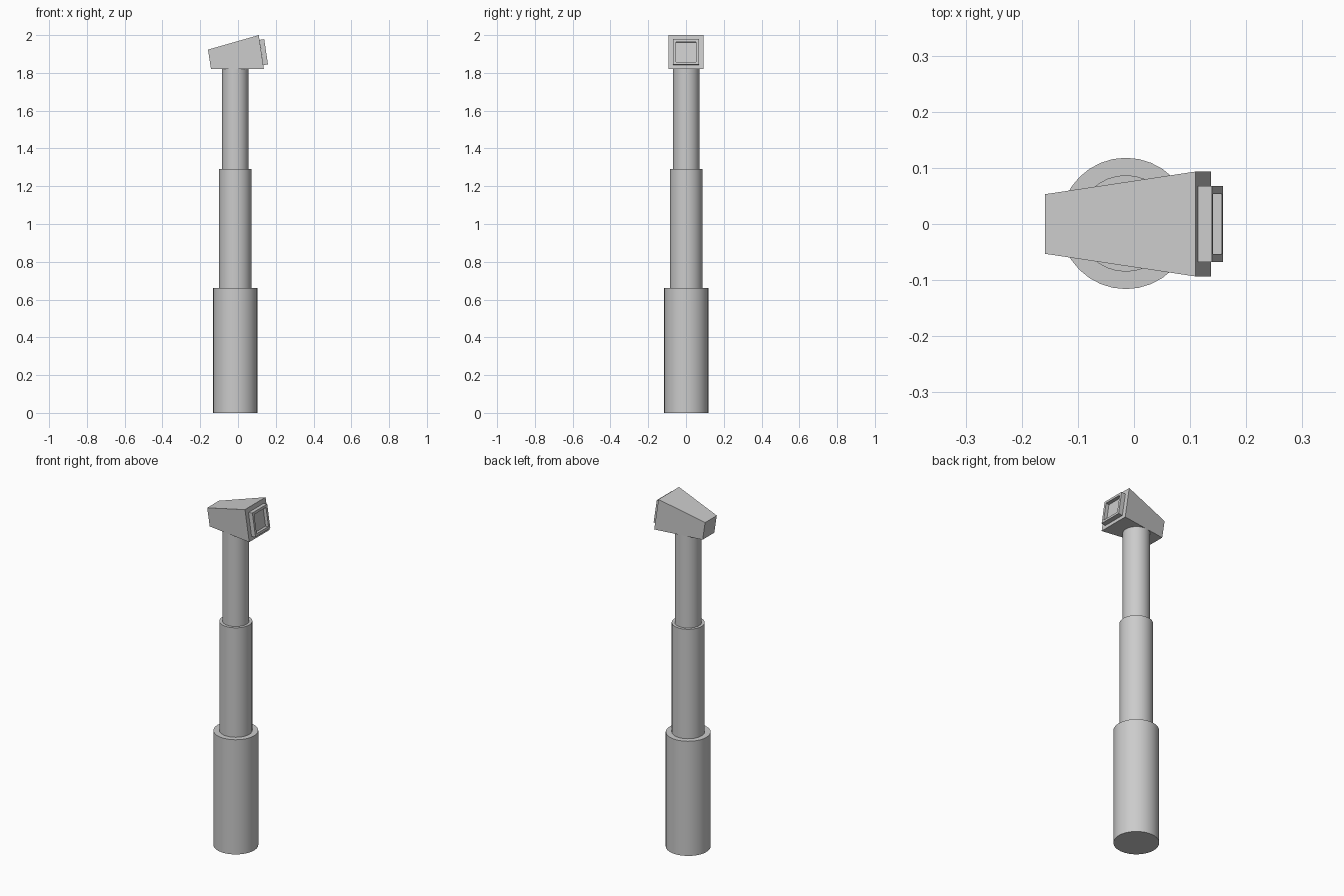
import bpy, bmesh, math
from mathutils import Matrix

if "Cube" in bpy.data.objects:
    bpy.data.objects.remove(bpy.data.objects["Cube"])

AXIS_X = -0.0145


def add_object(name, bm):
    bmesh.ops.recalc_face_normals(bm, faces=bm.faces)
    mesh = bpy.data.meshes.new(name)
    bm.to_mesh(mesh)
    bm.free()
    obj = bpy.data.objects.new(name, mesh)
    bpy.context.collection.objects.link(obj)
    return obj


def tube(name, radius, z0, z1):
    bpy.ops.mesh.primitive_cylinder_add(
        vertices=32, radius=radius, depth=z1 - z0,
        location=(AXIS_X, 0.001, (z0 + z1) / 2))
    bpy.context.object.name = name
    bpy.ops.object.shade_smooth_by_angle(angle=math.radians(30))


def skin(name, rings):
    """Join four-cornered rings with side faces and cap both ends."""
    bm = bmesh.new()
    loops = [[bm.verts.new(p) for p in ring] for ring in rings]
    for a, b in zip(loops, loops[1:]):
        for i in range(4):
            j = (i + 1) % 4
            bm.faces.new((a[i], a[j], b[j], b[i]))
    bm.faces.new(loops[0])
    bm.faces.new(loops[-1])
    return add_object(name, bm)


# Telescoping column
tube("lower_tube", 0.117, 0.0, 0.66)
tube("middle_tube", 0.086, 0.655, 1.29)
tube("upper_tube", 0.070, 1.285, 1.825)


# Tapered head: narrow rear, wide tilted front
def end_ring(x_top, z_top, x_bottom, half):
    return [(x_bottom, -half, 1.82), (x_bottom, half, 1.82),
            (x_top, half, z_top), (x_top, -half, z_top)]


skin("head", [end_ring(-0.159, 1.923, -0.143, 0.053),
              end_ring(0.110, 2.0, 0.137, 0.0935)])

# Square lens frame with a recessed pane, tilted with the head's front
lens_rings = [[(sx * h, sy * h, d) for sx, sy in ((-1, -1), (1, -1), (1, 1), (-1, 1))]
              for h, d in ((0.0675, 0.0), (0.0675, 0.025), (0.0535, 0.025), (0.0535, 0.006))]
lens = skin("lens_frame", lens_rings)
lens.data.transform(Matrix.Translation((0.124, 0, 1.908))
                    @ Matrix.Rotation(math.radians(81.5), 4, 'Y'))
